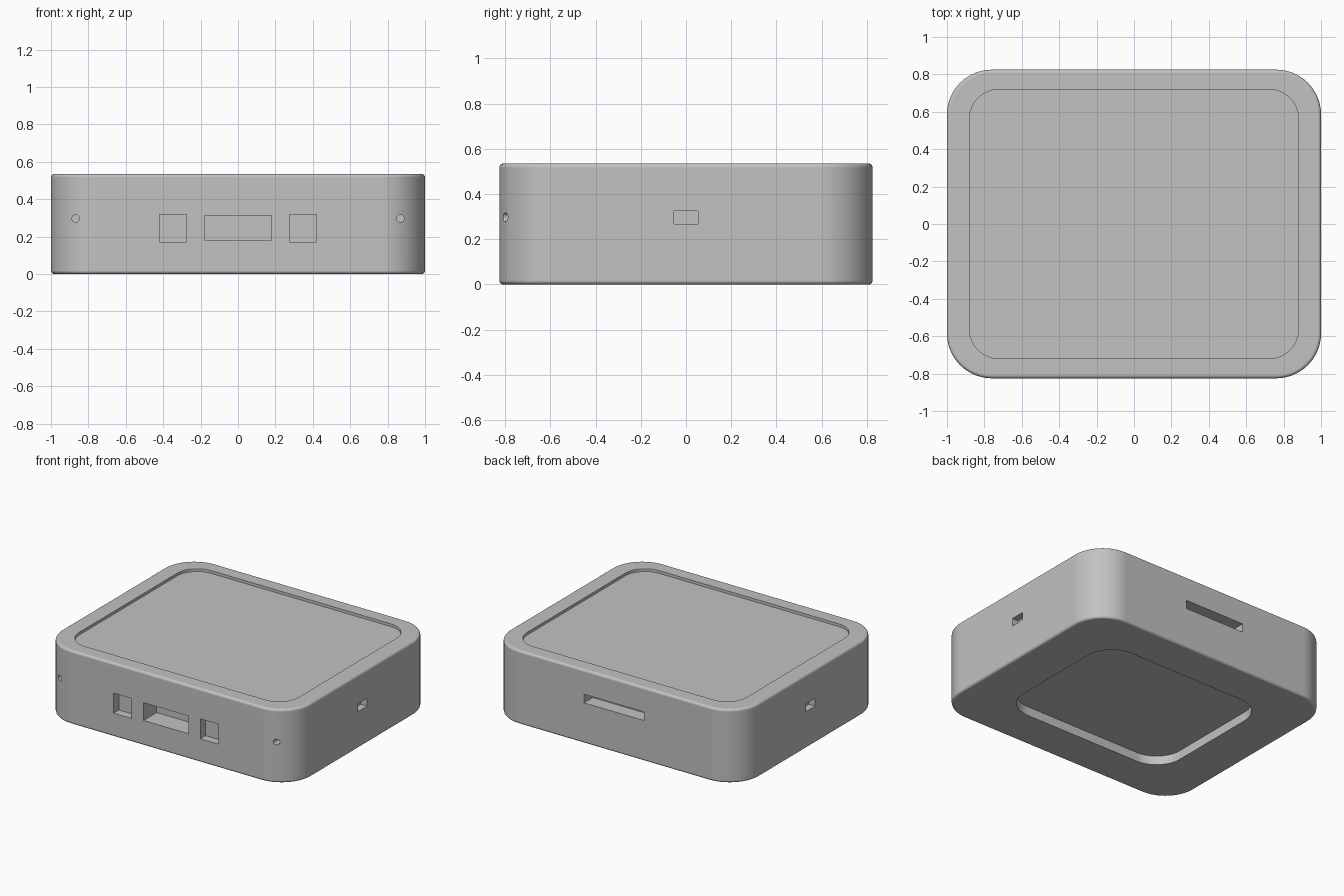
import bpy, bmesh, math
from mathutils import Matrix

cube = bpy.data.objects.get("Cube")
if cube:
    bpy.data.objects.remove(cube, do_unlink=True)

grey = bpy.data.materials.new("plain grey")
grey.use_nodes = True
colour = (0.54, 0.54, 0.54, 1)
grey.diffuse_color = colour
grey.node_tree.nodes["Principled BSDF"].inputs["Base Color"].default_value = colour

HX, HY, HEIGHT, CORNER, FILLET = 1.0, 0.825, 0.535, 0.24, 0.018
CORNER_STEPS, FILLET_STEPS = 16, 4


def rounded_ring(bm, hx, hy, r, z):
    """Counter-clockwise rounded rectangle of vertices at height z."""
    ring = []
    for quarter, (sx, sy) in enumerate([(1, 1), (-1, 1), (-1, -1), (1, -1)]):
        for i in range(CORNER_STEPS + 1):
            a = math.pi / 2 * (quarter + i / CORNER_STEPS)
            ring.append(bm.verts.new((sx * (hx - r) + r * math.cos(a),
                                      sy * (hy - r) + r * math.sin(a), z)))
    return ring


def make_object(name, bm):
    bmesh.ops.recalc_face_normals(bm, faces=bm.faces)
    mesh = bpy.data.meshes.new(name)
    bm.to_mesh(mesh)
    bm.free()
    mesh.materials.append(grey)
    obj = bpy.data.objects.new(name, mesh)
    bpy.context.collection.objects.link(obj)
    return obj


# Case: lofted from the bottom recess, round the outside, to the top recess
profile = [(0.67, 0.53, 0.2, 0.065), (0.67, 0.53, 0.2, 0)]
arc = [math.pi / 2 * i / FILLET_STEPS for i in range(FILLET_STEPS + 1)]
for a in arc:
    inset = FILLET * (1 - math.sin(a))
    profile.append((HX - inset, HY - inset, CORNER - inset, FILLET * (1 - math.cos(a))))
for a in arc:
    inset = FILLET * (1 - math.cos(a))
    profile.append((HX - inset, HY - inset, CORNER - inset, HEIGHT - FILLET * (1 - math.sin(a))))
profile += [(0.88, 0.72, 0.16, HEIGHT), (0.88, 0.72, 0.16, HEIGHT - 0.02)]

bm = bmesh.new()
rings = [rounded_ring(bm, *p) for p in profile]
for low, high in zip(rings, rings[1:]):
    for i in range(len(low)):
        j = (i + 1) % len(low)
        bm.faces.new((low[i], low[j], high[j], high[i]))
bm.faces.new(rings[0][::-1])
bm.faces.new(rings[-1])
case = make_object("case", bm)


# Cutters for the openings
def box_cutter(name, x, y, z):
    bm = bmesh.new()
    spans = (x, y, z)
    size = [b - a for a, b in spans]
    centre = [(a + b) / 2 for a, b in spans]
    bmesh.ops.create_cube(bm, size=1, matrix=Matrix.Translation(centre) @ Matrix.Diagonal((*size, 1)))
    return make_object(name, bm)


def hole_cutter(name, x, z, r):
    bm = bmesh.new()
    turn = Matrix.Translation((x, -0.8, z)) @ Matrix.Rotation(math.pi / 2, 4, "X")
    bmesh.ops.create_cone(bm, cap_ends=True, segments=24, radius1=r, radius2=r, depth=0.2, matrix=turn)
    return make_object(name, bm)


cutters = [
    box_cutter("front_slot_cutter", (-0.18, 0.18), (-0.9, -HY + 0.15), (0.183, 0.312)),
    box_cutter("back_slot_cutter", (-0.24, 0.24), (HY - 0.1, 0.9), (0.295, 0.357)),
]
for side, s in (("left", 1), ("right", -1)):
    cutters += [
        box_cutter(side + "_front_port_cutter", sorted((s * 0.275, s * 0.42)), (-0.9, -HY + 0.06), (0.172, 0.317)),
        box_cutter(side + "_side_port_cutter", sorted((s * 0.95, s * 1.1)), (-0.052, 0.052), (0.268, 0.325)),
        hole_cutter(side + "_pin_hole_cutter", s * 0.868, 0.297, 0.02),
    ]

bpy.ops.object.select_all(action="DESELECT")
case.select_set(True)
bpy.context.view_layer.objects.active = case
for cutter in cutters:
    cutter.hide_render = True
    mod = case.modifiers.new(cutter.name, "BOOLEAN")
    mod.operation, mod.solver, mod.object = "DIFFERENCE", "EXACT", cutter
    bpy.ops.object.modifier_apply(modifier=mod.name)
    bpy.data.objects.remove(cutter, do_unlink=True)

# Smooth rounded edges, flat faces kept flat
bpy.ops.object.shade_smooth_by_angle(angle=math.radians(30))
weighted = case.modifiers.new("flat_faces", "WEIGHTED_NORMAL")
weighted.keep_sharp = True
